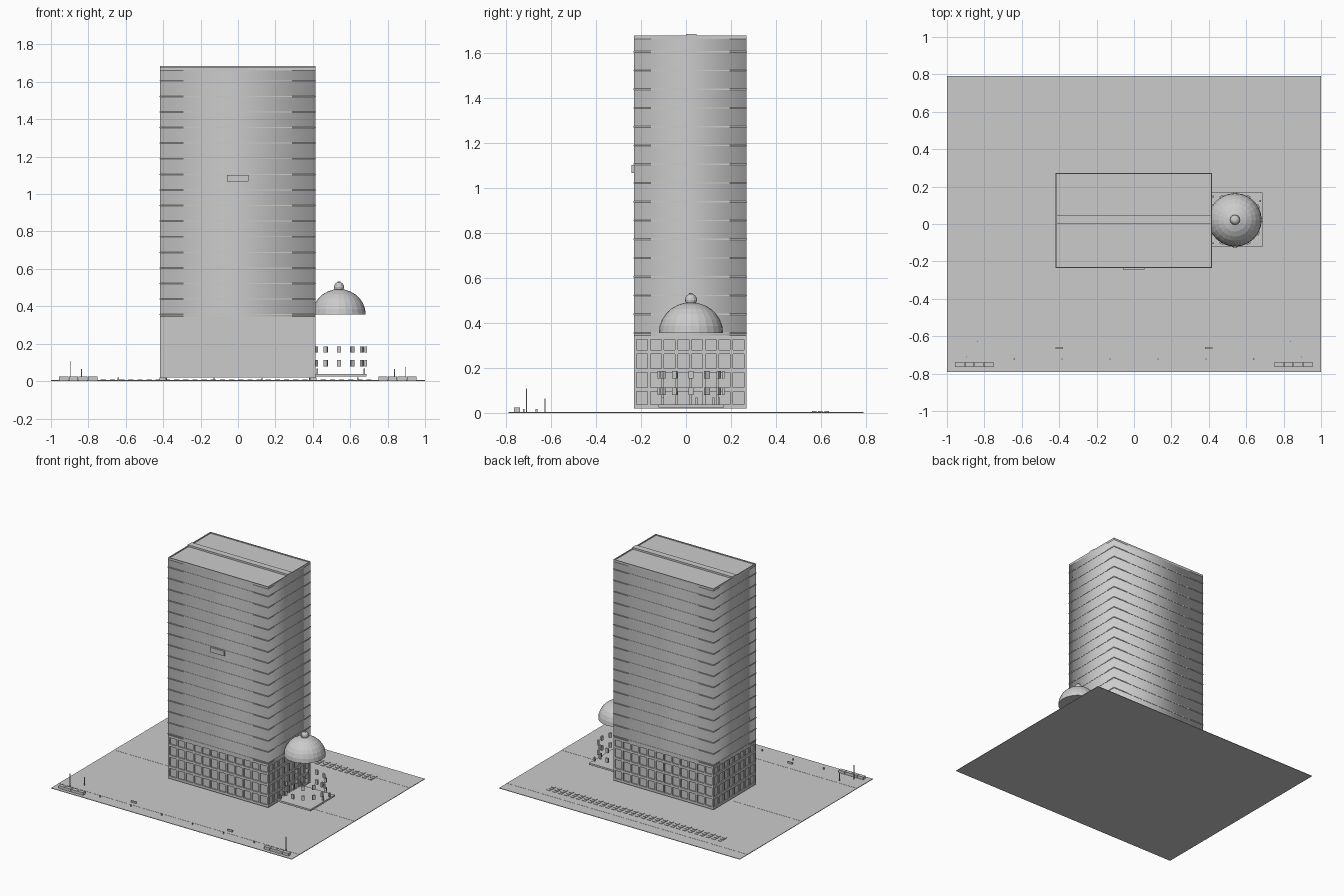
import bpy, bmesh, math
from mathutils import Matrix, Vector

cube = bpy.data.objects.get("Cube")
if cube:
    bpy.data.objects.remove(cube, do_unlink=True)

grey = bpy.data.materials.new("concrete_grey")
grey.use_nodes = True
grey.diffuse_color = (0.6, 0.6, 0.6, 1)
grey.node_tree.nodes["Principled BSDF"].inputs["Base Color"].default_value = (0.6, 0.6, 0.6, 1)


def finish(bm, name):
    mesh = bpy.data.meshes.new(name)
    bm.to_mesh(mesh)
    bm.free()
    mesh.materials.append(grey)
    ob = bpy.data.objects.new(name, mesh)
    bpy.context.collection.objects.link(ob)
    return ob


def add_box(bm, x0, x1, y0, y1, z0, z1, turn=None):
    size = Matrix.Diagonal((x1 - x0, y1 - y0, z1 - z0, 1))
    mid = Matrix.Translation(((x0 + x1) / 2, (y0 + y1) / 2, (z0 + z1) / 2))
    bmesh.ops.create_cube(bm, size=1, matrix=(turn or Matrix()) @ mid @ size)


def boxes(name, items):
    bm = bmesh.new()
    for item in items:
        add_box(bm, *item)
    return finish(bm, name)


# Ground, roads and paths
G = 0.004
boxes("ground", [(-1, 1, -0.79, 0.79, 0, G)])
boxes("roads", [(-1, 1, -0.7, -0.6, G, G + 0.001), (-1, 1, 0.61, 0.7, G, G + 0.001),
                (-1, -0.42, -0.045, 0.05, G, G + 0.001), (0.415, 1, -0.045, 0.05, G, G + 0.001)])

# Rows of paving plates behind the tower
boxes("paving_plates", [(x - 0.014, x + 0.014, y - 0.01, y + 0.01, G, G + 0.004)
                        for x in [-0.72 + 0.049 * i for i in range(30)]
                        for y in (0.57, 0.597, 0.625)])

# Tower shaft with softly shaded walls
X0, X1, Y0, Y1 = -0.418, 0.414, -0.232, 0.27
BASE, MID, TOP = 0.02, 0.345, 1.662
shaft = boxes("tower_shaft", [(X0, X1, Y0, Y1, MID, TOP)])
bm = bmesh.new()
bm.from_mesh(shaft.data)
for f in bm.faces:
    f.smooth = abs(f.normal.z) < 0.5
for e in bm.edges:
    e.smooth = all(f.smooth for f in e.link_faces)
bm.to_mesh(shaft.data)
bm.free()

PITCH = 0.0834
boxes("floor_bands", [(X0 - 0.002, X1 + 0.002, Y0 - 0.002, Y1 + 0.002, z - 0.0025, z + 0.0025)
                      for z in [MID + 0.01 + PITCH * i for i in range(16)]])

# Lower storeys: recessed core, slabs and columns
R = 0.008
boxes("podium_core", [(X0 + R, X1 - R, Y0 + R, Y1 - R, BASE, MID)])
boxes("podium_slabs", [(X0, X1, Y0, Y1, z - 0.009, z + 0.009)
                       for z in (BASE + 0.009, 0.105, 0.188, 0.27, MID - 0.009)])
columns = []
for i in range(13):
    x = X0 + 0.006 + (X1 - X0 - 0.012) * i / 12
    columns += [(x - 0.006, x + 0.006, y, y + 0.012, BASE, MID) for y in (Y0, Y1 - 0.012)]
for i in range(9):
    y = Y0 + 0.006 + (Y1 - Y0 - 0.012) * i / 8
    columns += [(x, x + 0.012, y - 0.006, y + 0.006, BASE, MID) for x in (X0, X1 - 0.012)]
boxes("podium_columns", columns)

# Roof deck, thin parapet, central ridge
boxes("parapet", [(X0, X1, Y0, Y0 + 0.006, TOP, 1.678), (X0, X1, Y1 - 0.006, Y1, TOP, 1.678),
                  (X0, X0 + 0.006, Y0, Y1, TOP, 1.678), (X1 - 0.006, X1, Y0, Y1, TOP, 1.678)])
boxes("roof_deck", [(X0, X1, Y0, Y1, TOP, 1.671)])
boxes("roof_ridge", [(X0, X1, 0.0, 0.047, 1.671, 1.684)])

# Front plate on the facade
boxes("facade_plate", [(-0.06, 0.055, -0.243, Y0, 1.066, 1.102)])

# Domed annex: base, ring of windows, dome, finial
CX, CY, RAD = 0.54, 0.022, 0.143
boxes("annex_base", [(X1, 0.687, -0.122, 0.168, 0.024, 0.037)])
boxes("annex_door_posts", [(x - 0.005, x + 0.005, y - 0.005, y + 0.005, 0.037, 0.068)
                           for x in (X1 + 0.01,) for y in (CY - 0.125, CY + 0.125)]
      + [(0.67, 0.68, y - 0.005, y + 0.005, 0.037, 0.068) for y in (CY + 0.025, CY + 0.1)])
windows = []
for k in range(12):
    turn = Matrix.Translation((CX, CY, 0)) @ Matrix.Rotation(math.radians(30 * k), 4, 'Z')
    if (turn @ Vector((RAD, 0, 0))).x > X1:
        windows += [(RAD - 0.006, RAD + 0.006, -0.011, 0.011, z, z + 0.033, turn) for z in (0.079, 0.153)]
boxes("annex_windows", windows)


def ball(bm, x, y, z, r, segs, rings):
    bmesh.ops.create_uvsphere(bm, u_segments=segs, v_segments=rings, radius=r,
                              matrix=Matrix.Translation((x, y, z)))


bm = bmesh.new()
ball(bm, 0, 0, 0, RAD, 24, 14)
bmesh.ops.delete(bm, geom=[v for v in bm.verts if v.co.z < -0.001], context='VERTS')
bmesh.ops.holes_fill(bm, edges=[e for e in bm.edges if e.is_boundary], sides=0)
bmesh.ops.transform(bm, matrix=Matrix.Translation((CX, CY, 0.356)) @ Matrix.Diagonal((1, 1, 0.95, 1)),
                    verts=bm.verts)
finish(bm, "dome")
bm = bmesh.new()
ball(bm, CX, CY, 0.503, 0.027, 12, 8)
finish(bm, "dome_finial")
boxes("finial_tip", [(CX - 0.008, CX + 0.008, CY - 0.008, CY + 0.008, 0.52, 0.533)])

# Entrance blocks, poles, bollards and benches on the front lawn
for side, name in ((-1, "right"), (1, "left")):
    cx = side * 0.853
    boxes(name + "_entrance_blocks", [(cx - 0.103 + 0.0515 * i, cx - 0.054 + 0.0515 * i,
                                       -0.765, -0.738, G, 0.024) for i in range(4)])
    boxes(name + "_poles", [(side * x - 0.0025, side * x + 0.0025, y - 0.0025, y + 0.0025, G, z)
                            for x, y, z in ((0.897, -0.71, 0.108 if side < 0 else 0.075),
                                            (0.836, -0.627, 0.065))])
    boxes(name + "_bench", [(side * 0.4 - 0.02, side * 0.4 + 0.02, -0.669, -0.661, G, 0.018)])
boxes("bollards", [(x - 0.003, x + 0.003, -0.725, -0.719, G, 0.018)
                   for x in [-0.64 + 0.256 * i for i in range(6)]])
